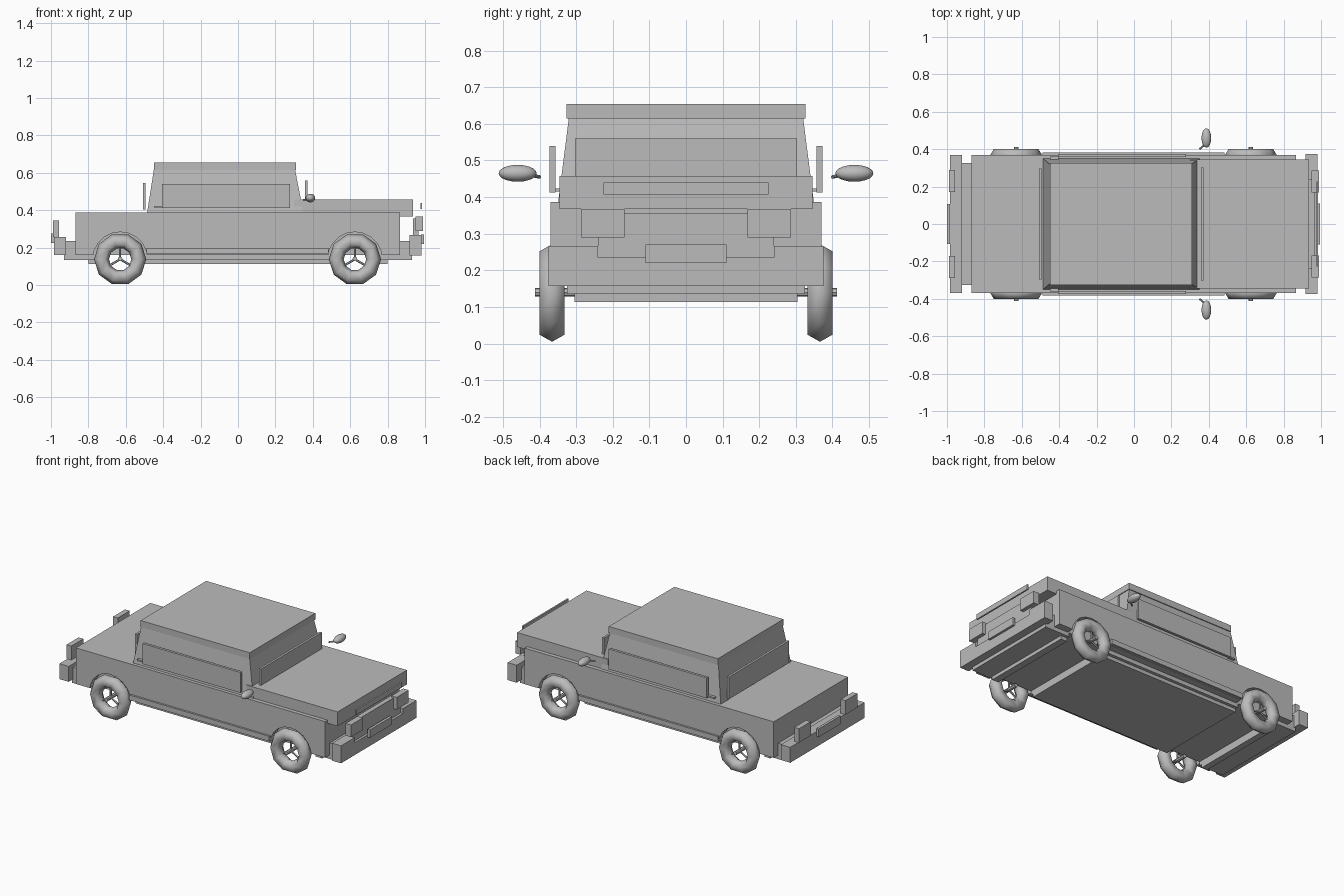
import bpy, bmesh, math
from mathutils import Matrix, Vector

if "Cube" in bpy.data.objects:
    bpy.data.objects.remove(bpy.data.objects["Cube"])

GREY = (0.5, 0.5, 0.5, 1)
paint = bpy.data.materials.new("plain grey")
paint.use_nodes = True
paint.diffuse_color = GREY
paint.node_tree.nodes["Principled BSDF"].inputs["Base Color"].default_value = GREY


def make(name, bm, smooth=False):
    bmesh.ops.recalc_face_normals(bm, faces=bm.faces)
    mesh = bpy.data.meshes.new(name)
    bm.to_mesh(mesh)
    bm.free()
    mesh.materials.append(paint)
    for p in mesh.polygons:
        p.use_smooth = smooth
    ob = bpy.data.objects.new(name, mesh)
    bpy.context.collection.objects.link(ob)
    return ob


def box(name, x, y, z):
    """Box from (low, high) ranges on each axis."""
    bm = bmesh.new()
    bmesh.ops.create_cube(bm, size=1)
    for v in bm.verts:
        v.co = [r[0] if c < 0 else r[1] for c, r in zip(v.co, (x, y, z))]
    return make(name, bm)


def wide(name, x, half, z):
    return box(name, x, (-half, half), z)


def pair(name, x, y, z):
    box(name + "_left", x, y, z)
    box(name + "_right", x, (-y[1], -y[0]), z)


def rod(name, a, b, radius, sides=8):
    a, b = Vector(a), Vector(b)
    bm = bmesh.new()
    turn = (b - a).to_track_quat('Z', 'Y').to_matrix().to_4x4()
    bmesh.ops.create_cone(bm, cap_ends=True, segments=sides, radius1=radius, radius2=radius,
                          depth=(b - a).length, matrix=Matrix.Translation((a + b) / 2) @ turn)
    return make(name, bm)


def cut(target, cutter):
    mod = target.modifiers.new("cut", 'BOOLEAN')
    mod.object = cutter
    mod.solver = 'EXACT'
    cutter.hide_render = True
    cutter.hide_viewport = True
    cutter.display_type = 'WIRE'


# Lower body, base and floor
body = wide("body", (-0.87, 0.865), 0.37, (0.16, 0.387))
base = wide("base", (-0.93, 0.93), 0.325, (0.135, 0.165))
floor = wide("floor", (-0.8, 0.8), 0.305, (0.113, 0.136))
pair("sill", (-0.49, 0.485), (0.365, 0.382), (0.165, 0.197))
wide("hood", (0.3, 0.935), 0.345, (0.367, 0.457))

# Cabin, tapering towards the roof
bm = bmesh.new()
bmesh.ops.create_cube(bm, size=1)
for v in bm.verts:
    top = v.co.z > 0
    half = 0.32 if top else 0.35
    rear, front = (-0.45, 0.305) if top else (-0.487, 0.352)
    v.co = (front if v.co.x > 0 else rear, half if v.co.y > 0 else -half, 0.617 if top else 0.38)
make("cabin", bm)
wide("roof", (-0.45, 0.31), 0.326, (0.615, 0.655))

# Window plates and door handles
wide("windscreen", (0.358, 0.372), 0.303, (0.455, 0.56))
wide("rear_window", (-0.508, -0.494), 0.298, (0.405, 0.545))
pair("side_window", (-0.405, 0.278), (0.357, 0.373), (0.412, 0.54))
pair("door_handle", (-0.45, -0.405), (0.34, 0.362), (0.415, 0.424))

# Front end
wide("front_bumper_mount", (0.86, 0.92), 0.325, (0.165, 0.235))
wide("front_bumper", (0.917, 0.98), 0.375, (0.157, 0.235))
pair("front_bumper_end", (0.917, 0.98), (0.24, 0.375), (0.157, 0.267))
wide("grille", (0.935, 0.965), 0.24, (0.235, 0.357))
pair("headlight", (0.95, 0.988), (0.168, 0.287), (0.29, 0.367))
wide("front_badge_plate", (0.975, 0.985), 0.226, (0.407, 0.44))
wide("front_plate", (0.978, 0.995), 0.11, (0.22, 0.27))

# Rear end
wide("rear_bumper_mount", (-0.925, -0.865), 0.325, (0.16, 0.235))
wide("rear_bumper", (-0.985, -0.92), 0.37, (0.16, 0.257))
pair("rear_light", (-0.99, -0.957), (0.172, 0.29), (0.257, 0.345))
wide("rear_plate", (-1.0, -0.984), 0.108, (0.225, 0.277))

# Wheels, with arches cut in the body and gaps in the base
for end, x in (("rear", -0.63), ("front", 0.625)):
    gap = wide(end + "_gap_cutter", (x - 0.13, x + 0.13), 0.5, (0.05, 0.175))
    for part in (base, floor):
        cut(part, gap)
    for side, s in (("left", 1), ("right", -1)):
        name = end + "_" + side
        hub = Vector((x, s * 0.366, 0.138))
        cut(body, rod(name + "_arch_cutter", (x, s * 0.325, 0.138), (x, s * 0.5, 0.138), 0.146, 20))
        # Tyre: a ten-sided ring with a six-sided section
        bm = bmesh.new()
        rings = []
        for i in range(10):
            a = math.tau * i / 10
            ring = []
            for j in range(6):
                b = math.tau * j / 6
                r = 0.1 + 0.04 * math.cos(b)
                ring.append(bm.verts.new(hub + Vector((r * math.cos(a), 0.039 * math.sin(b), r * math.sin(a)))))
            rings.append(ring)
        for i in range(10):
            p, q = rings[i], rings[(i + 1) % 10]
            for j in range(6):
                k = (j + 1) % 6
                bm.faces.new((p[j], p[k], q[k], q[j]))
        make(name + "_tyre", bm, True)
        # Axle end and spokes
        rod(name + "_axle", (x, s * 0.3, 0.14), (x, s * 0.412, 0.14), 0.012)
        for n in range(3):
            a = math.tau * n / 3 + math.pi / 2
            tip = hub + Vector((0.07 * math.cos(a), 0, 0.07 * math.sin(a)))
            rod(name + "_spoke_%d" % n, hub, tip, 0.006, 6)

# Door mirrors on short stems
for side, s in (("left", 1), ("right", -1)):
    bm = bmesh.new()
    shape = Matrix.Translation((0.387, s * 0.46, 0.465)) @ Matrix.Diagonal((0.026, 0.052, 0.023, 1))
    bmesh.ops.create_uvsphere(bm, u_segments=16, v_segments=10, radius=1, matrix=shape)
    make(side + "_mirror", bm, True)
    rod(side + "_mirror_stem", (0.35, s * 0.4, 0.455), (0.38, s * 0.425, 0.46), 0.005)
